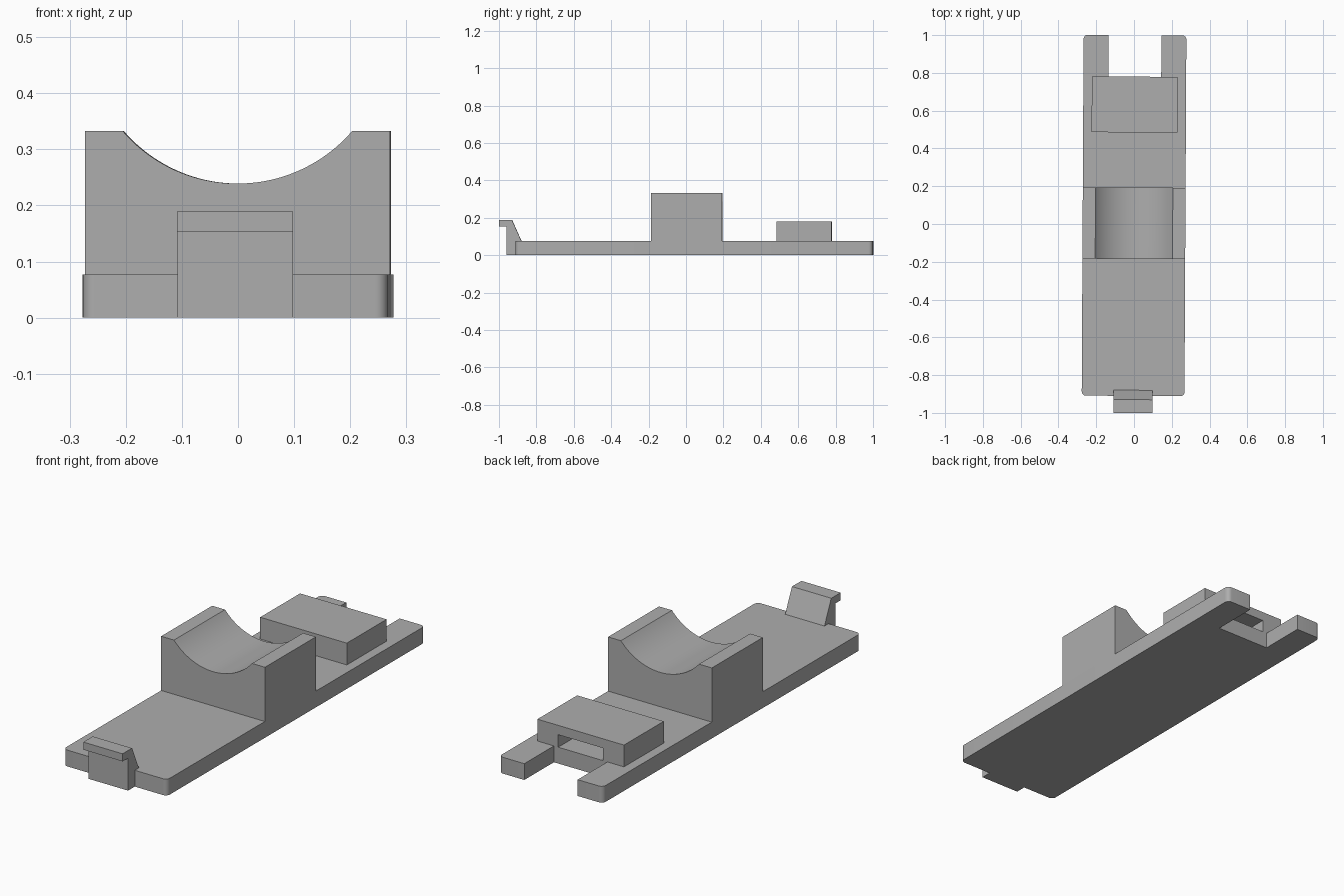
import bpy
import bmesh
import math
from mathutils import Matrix, Vector

cube = bpy.data.objects.get("Cube")
if cube:
    bpy.data.objects.remove(cube, do_unlink=True)

grey = bpy.data.materials.new("plain grey")
grey.use_nodes = True
colour = (0.42, 0.42, 0.42, 1)
grey.diffuse_color = colour
grey.node_tree.nodes["Principled BSDF"].inputs["Base Color"].default_value = colour

# The whole part sits at a very slight yaw
YAW = Matrix.Rotation(-0.0053, 4, "Z")


def extrude(name, profile, axis, start, end):
    """Extrude a 2D profile along an axis; the profile holds the other two coordinates in order."""
    bm = bmesh.new()
    points = []
    for a, b in profile:
        p = [a, b]
        p.insert("xyz".index(axis), start)
        points.append(bm.verts.new(p))
    face = bm.faces.new(points)
    moved = bmesh.ops.extrude_face_region(bm, geom=[face])["geom"]
    shift = Vector([end - start if c == axis else 0 for c in "xyz"])
    bmesh.ops.translate(bm, vec=shift, verts=[v for v in moved if isinstance(v, bmesh.types.BMVert)])
    bmesh.ops.recalc_face_normals(bm, faces=bm.faces)
    mesh = bpy.data.meshes.new(name)
    bm.to_mesh(mesh)
    bm.free()
    mesh.materials.append(grey)
    obj = bpy.data.objects.new(name, mesh)
    obj.matrix_world = YAW
    bpy.context.collection.objects.link(obj)
    return obj


def rect(x0, x1, y0, y1):
    return [(x0, y0), (x1, y0), (x1, y1), (x0, y1)]


def arc(cx, cy, r, a0, a1, steps):
    angles = [math.radians(a0 + (a1 - a0) * i / steps) for i in range(steps + 1)]
    return [(cx + r * math.cos(a), cy + r * math.sin(a)) for a in angles]


def smooth(obj):
    bpy.ops.object.select_all(action="DESELECT")
    obj.select_set(True)
    bpy.context.view_layer.objects.active = obj
    bpy.ops.object.shade_smooth_by_angle(angle=math.radians(30))


HALF = 0.272
TOP = 0.077
FRONT, BACK = -0.91, 1.0
NOTCH_Y = 0.78

# Base plate with rounded outer corners and a notch between two prongs
r = 0.022
right_side = arc(HALF - r, FRONT + r, r, -90, 0, 6) + arc(HALF - r, BACK - r, r, 0, 90, 6)
right_side += [(0.14, BACK), (0.14, NOTCH_Y)]
outline = right_side + [(-x, y) for x, y in reversed(right_side)]
smooth(extrude("base_plate", outline, "z", 0, TOP))

# Saddle block with a circular cradle
radius, low, rim = 0.27, 0.239, 0.333
centre = low + radius
half_angle = math.degrees(math.acos((centre - rim) / radius))
cradle = arc(0, centre, radius, -90 + half_angle, -90 - half_angle, 40)
saddle = [(-HALF, TOP), (HALF, TOP), (HALF, rim)] + cradle + [(-HALF, rim)]
smooth(extrude("saddle_block", saddle, "y", -0.185, 0.193))

# Catch box with a slot open towards the back
box = extrude("catch_box", rect(-0.227, 0.227, TOP, 0.18), "y", 0.485, NOTCH_Y)
cutter = extrude("slot_cutter", rect(-0.118, 0.118, TOP - 0.05, 0.136), "y", 0.56, NOTCH_Y + 0.05)
cutter.hide_render = True
cut = box.modifiers.new("slot", "BOOLEAN")
cut.operation = "DIFFERENCE"
cut.solver = "EXACT"
cut.object = cutter
bpy.ops.object.select_all(action="DESELECT")
box.select_set(True)
bpy.context.view_layer.objects.active = box
bpy.ops.object.modifier_apply(modifier=cut.name)
bpy.data.objects.remove(cutter, do_unlink=True)

# Hooked clip at the front edge, with a sloped brace behind it
hook = [(FRONT, 0), (-0.96, 0), (-0.96, 0.153), (-1, 0.153), (-1, 0.189),
        (-0.93, 0.189), (-0.88, TOP), (FRONT, TOP)]
extrude("front_hook", hook, "x", -0.103, 0.103)
